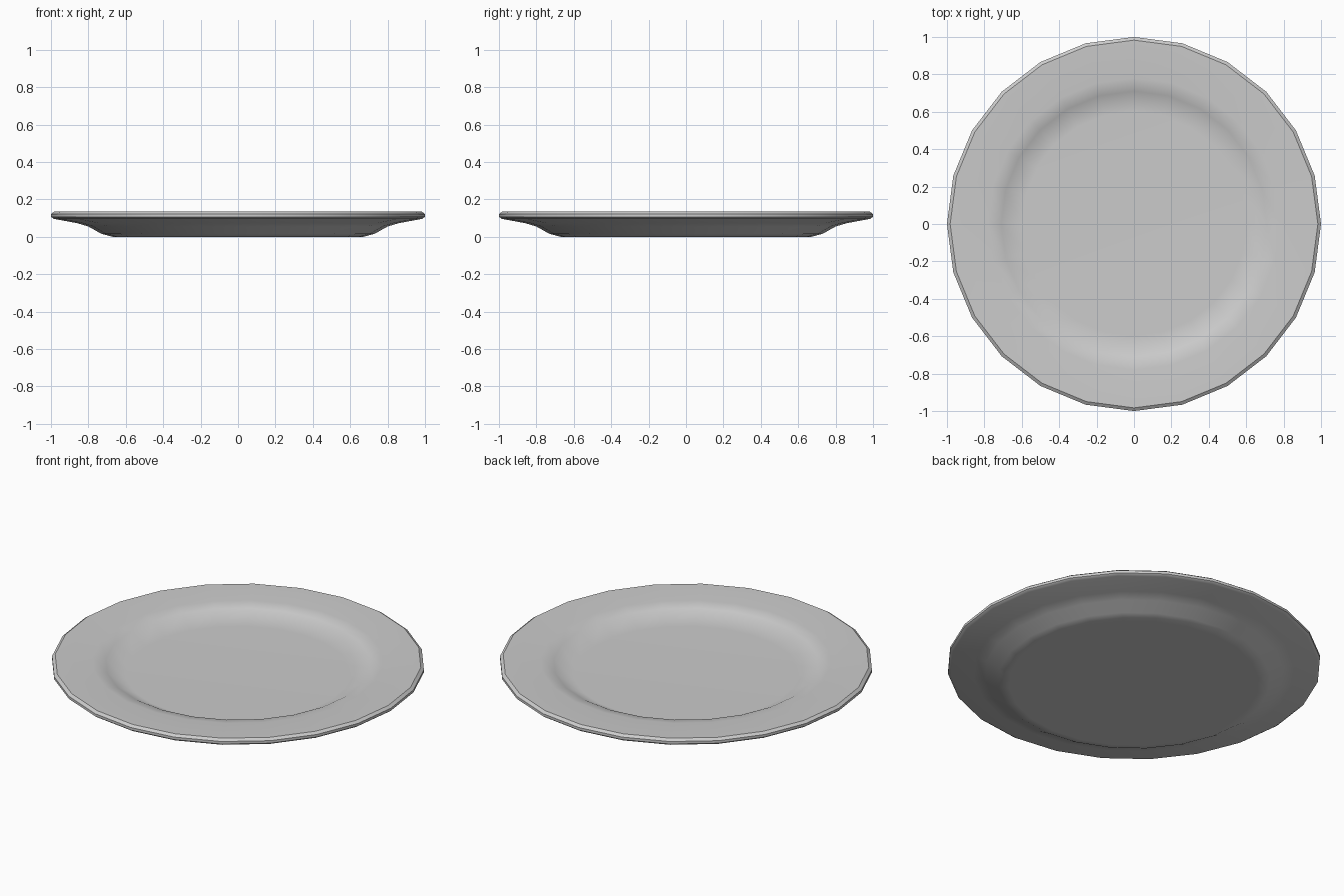
import bpy
import bmesh
from math import cos, sin, tau, radians

cube = bpy.data.objects.get("Cube")
if cube:
    bpy.data.objects.remove(cube, do_unlink=True)

SIDES = 24

# Half cross-section (radius, height), from the underside round the rim to the floor
PROFILE = [
    (0.67, 0.0), (0.73, 0.016), (0.80, 0.055), (0.86, 0.073),
    (0.985, 0.096), (1.0, 0.107), (1.0, 0.122), (0.983, 0.134),
    (0.78, 0.129), (0.71, 0.116), (0.60, 0.06),
]


def make_material(name, colour):
    mat = bpy.data.materials.new(name)
    mat.use_nodes = True
    mat.diffuse_color = colour
    mat.node_tree.nodes["Principled BSDF"].inputs["Base Color"].default_value = colour
    return mat


def lathe(name, profile, mat):
    """Closed turned shape with a flat cap at each end of the profile."""
    bm = bmesh.new()
    rings = [[bm.verts.new((r * cos(tau * i / SIDES), r * sin(tau * i / SIDES), z))
              for i in range(SIDES)] for r, z in profile]
    for low, high in zip(rings, rings[1:]):
        for i in range(SIDES):
            j = (i + 1) % SIDES
            bm.faces.new((low[i], low[j], high[j], high[i]))
    bm.faces.new(rings[0][::-1])
    bm.faces.new(rings[-1])
    bmesh.ops.recalc_face_normals(bm, faces=bm.faces)
    mesh = bpy.data.meshes.new(name)
    bm.to_mesh(mesh)
    bm.free()
    mesh.materials.append(mat)
    obj = bpy.data.objects.new(name, mesh)
    bpy.context.collection.objects.link(obj)
    return obj


# Plate
plate = lathe("plate", PROFILE, make_material("light grey", (0.6, 0.6, 0.6, 1)))

# Smooth shading with a crisp rim and flat-looking floor
bpy.ops.object.select_all(action="DESELECT")
plate.select_set(True)
bpy.context.view_layer.objects.active = plate
bpy.ops.object.shade_smooth_by_angle(angle=radians(32))
weighted = plate.modifiers.new("weighted_normals", "WEIGHTED_NORMAL")
weighted.keep_sharp = True
